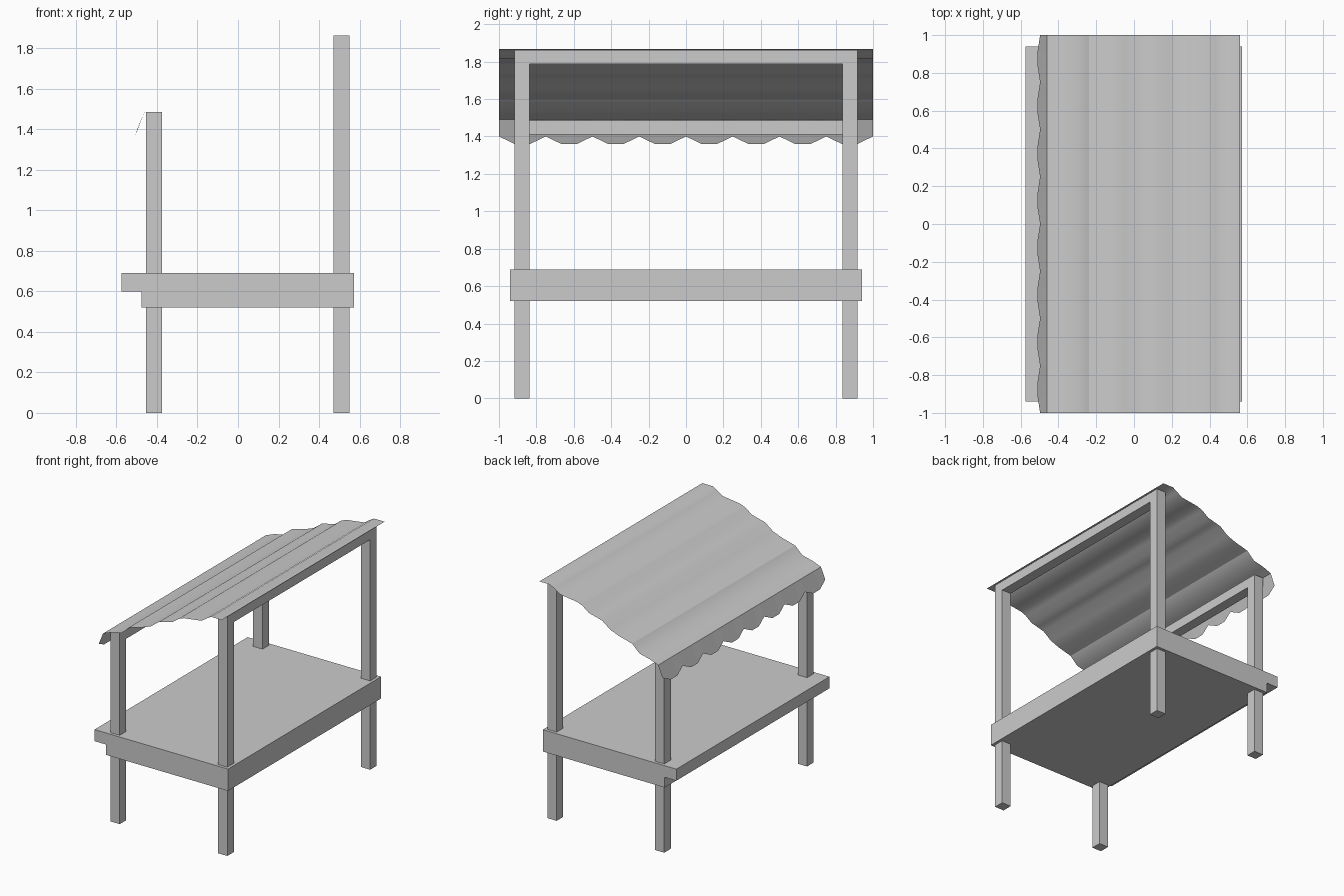
import bpy, bmesh

if "Cube" in bpy.data.objects:
    bpy.data.objects.remove(bpy.data.objects["Cube"])


def make_object(name, verts, faces):
    mesh = bpy.data.meshes.new(name)
    mesh.from_pydata(verts, [], faces)
    bm = bmesh.new()
    bm.from_mesh(mesh)
    bmesh.ops.recalc_face_normals(bm, faces=bm.faces)
    bm.to_mesh(mesh)
    bm.free()
    ob = bpy.data.objects.new(name, mesh)
    bpy.context.collection.objects.link(ob)
    return ob


def extrude_y(name, profile, y0, y1):
    """Closed x/z profile extruded along y."""
    n = len(profile)
    verts = [(x, y, z) for y in (y0, y1) for x, z in profile]
    faces = [tuple(range(n)), tuple(range(n, 2 * n))]
    faces += [(i, (i + 1) % n, n + (i + 1) % n, n + i) for i in range(n)]
    return make_object(name, verts, faces)


def box(name, x0, x1, y0, y1, z0, z1):
    return extrude_y(name, [(x0, z0), (x1, z0), (x1, z1), (x0, z1)], y0, y1)


# Table top with a stepped overhang on the counter side
extrude_y("counter", [(-0.575, 0.60), (-0.475, 0.60), (-0.475, 0.52),
                      (0.572, 0.52), (0.572, 0.69), (-0.575, 0.69)], -0.94, 0.94)

# Posts and the beams joining them
for side, x, top in (("low", -0.455, 1.485), ("high", 0.47, 1.862)):
    for end, y in (("near", -0.917), ("far", 0.837)):
        box(f"{side}_{end}_post", x, x + 0.08, y, y + 0.08, 0, top)
    box(f"{side}_beam", x, x + 0.08, -0.837, 0.837, top - 0.075, top)

# Wavy canopy sheet
wave = [(0.56, 1.868), (0.47, 1.868), (0.43, 1.845), (0.385, 1.815), (0.295, 1.803),
        (0.235, 1.795), (0.19, 1.778), (0.135, 1.737), (0.075, 1.722), (0.02, 1.708),
        (-0.05, 1.655), (-0.13, 1.625), (-0.19, 1.61), (-0.237, 1.597),
        (-0.30, 1.538), (-0.39, 1.517), (-0.46, 1.49)]
n = len(wave)
canopy = make_object("canopy",
                     [(x, y, z) for y in (-1, 1) for x, z in wave],
                     [(i, n + i, n + i + 1, i + 1) for i in range(n - 1)])
for p in canopy.data.polygons:
    if p.normal.z < 0:
        p.flip()
    p.use_smooth = True
# crease at the last ridge
for e in canopy.data.edges:
    if all(abs(canopy.data.vertices[v].co.x + 0.237) < 1e-4 for v in e.vertices):
        e.use_edge_sharp = True

# Scalloped valance hanging from the canopy's low edge
verts, faces = [], []
for i in range(25):
    y = -1 + i / 12
    x, z = (-0.497, 1.40) if i % 3 == 0 else (-0.51, 1.36)
    verts += [(-0.46, y, 1.49), (x, y, z)]
    if i:
        faces.append((2 * i - 2, 2 * i - 1, 2 * i + 1, 2 * i))
valance = make_object("valance", verts, faces)
for p in valance.data.polygons:
    if p.normal.x > 0:
        p.flip()
